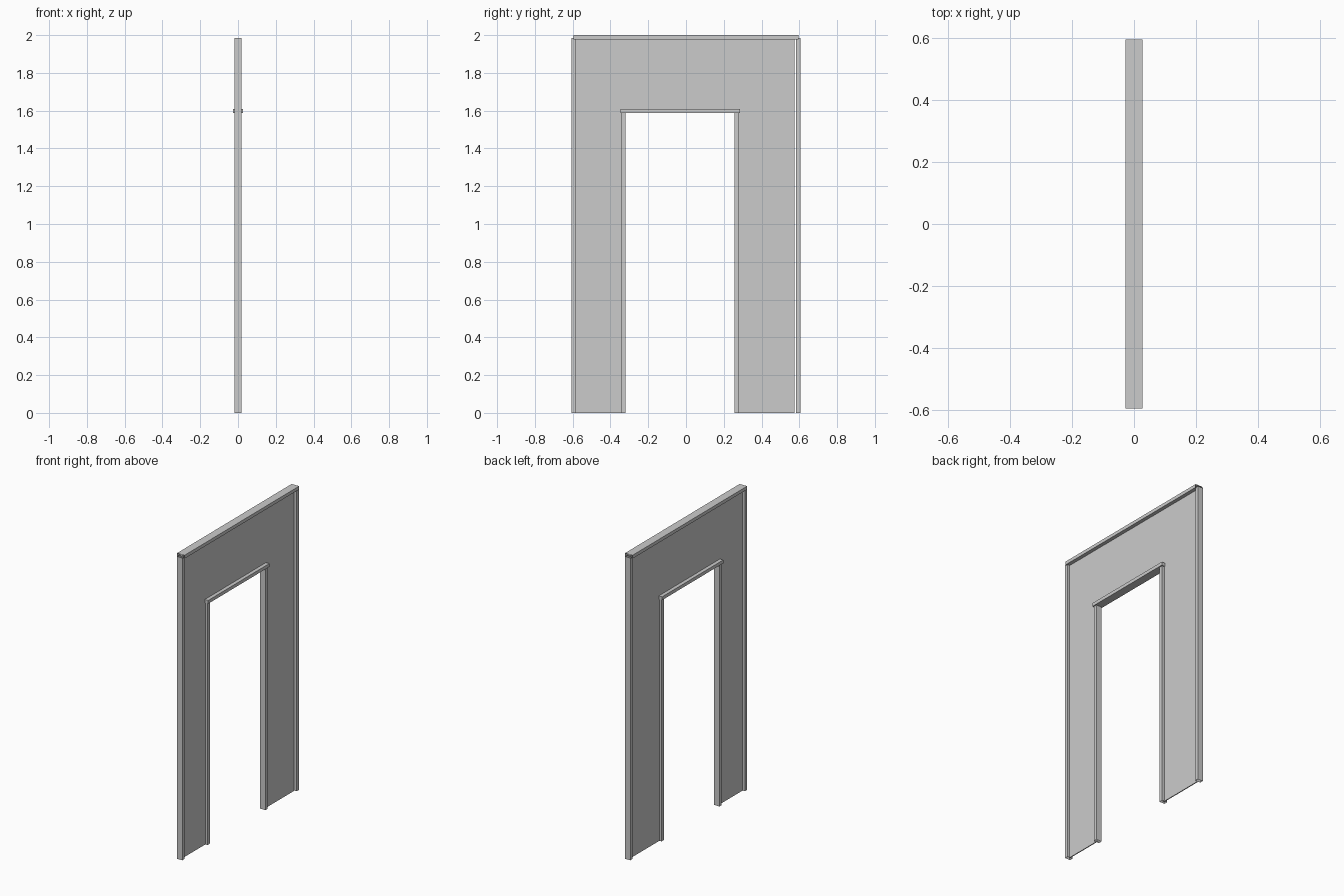
import bpy
import bmesh

cube = bpy.data.objects.get("Cube")
if cube:
    bpy.data.objects.remove(cube, do_unlink=True)

grey = bpy.data.materials.new("plain grey")
grey.use_nodes = True
GREY = (0.6, 0.6, 0.6, 1)
grey.diffuse_color = GREY
grey.node_tree.nodes["Principled BSDF"].inputs["Base Color"].default_value = GREY


def add_object(name, bm):
    mesh = bpy.data.meshes.new(name)
    bm.to_mesh(mesh)
    bm.free()
    mesh.materials.append(grey)
    obj = bpy.data.objects.new(name, mesh)
    bpy.context.collection.objects.link(obj)
    return obj


def box(name, low, high, open_axis=None):
    """Box between two corners; its ends along open_axis are left open."""
    bm = bmesh.new()
    bmesh.ops.create_cube(bm, size=1)
    for v in bm.verts:
        v.co = [high[i] if v.co[i] > 0 else low[i] for i in range(3)]
    bm.normal_update()
    if open_axis is not None:
        ends = [f for f in bm.faces if abs(f.normal[open_axis]) > 0.9]
        bmesh.ops.delete(bm, geom=ends, context="FACES_ONLY")
    return add_object(name, bm)


HALF = 0.019      # half depth of the posts
TRIM = 0.027      # half depth of the rails
TOP = 1.985
DOOR_TOP = 1.6

# Thin wall panel with a doorway, as one outline
bm = bmesh.new()
outline = [(-0.59, 0), (-0.335, 0), (-0.335, DOOR_TOP), (0.27, DOOR_TOP),
           (0.27, 0), (0.574, 0), (0.574, TOP), (-0.59, TOP)]
face = bm.faces.new([bm.verts.new((-0.003, y, z)) for y, z in outline])
solid = bmesh.ops.extrude_face_region(bm, geom=[face])
for v in solid["geom"]:
    if isinstance(v, bmesh.types.BMVert):
        v.co.x = 0.003
bmesh.ops.recalc_face_normals(bm, faces=bm.faces[:])
add_object("wall_panel", bm)

# Hollow upright posts at the wall ends and door jambs
for name, start, end, height in (("front_end_post", -0.605, -0.584, TOP),
                                 ("back_end_post", 0.582, 0.605, TOP),
                                 ("front_door_jamb", -0.343, -0.32, DOOR_TOP),
                                 ("back_door_jamb", 0.257, 0.28, DOOR_TOP)):
    box(name, (-HALF, start, 0), (HALF, end, height), open_axis=2)

# Rails along the top of the wall and over the doorway
box("top_rail", (-TRIM, -0.595, 1.978), (TRIM, 0.595, 2), open_axis=1)
box("door_lintel", (-TRIM, -0.348, 1.588), (TRIM, 0.286, 1.61))
